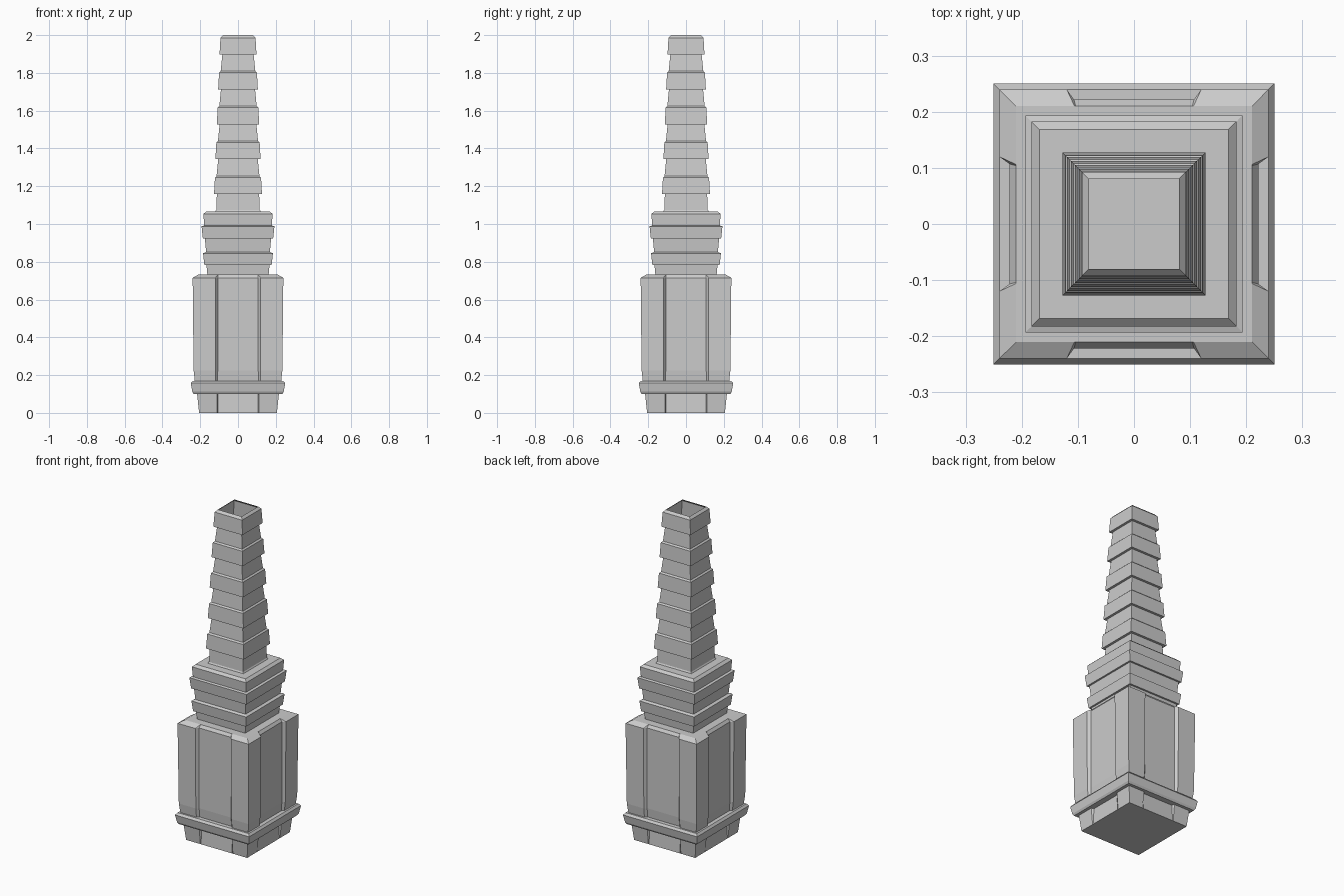
import bpy, bmesh

if "Cube" in bpy.data.objects:
    bpy.data.objects.remove(bpy.data.objects["Cube"])


def square(h):
    return [(-h, -h), (h, -h), (h, h), (-h, h)]


def grooved(h, w, floor_w, floor):
    # square section with a shallow channel in the middle of every side
    side = [(-h, -h), (-w, -h), (-floor_w, -floor), (floor_w, -floor), (w, -h)]
    ring = []
    for _ in range(4):
        ring += side
        side = [(-y, x) for x, y in side]
    return ring


def loft(name, sections, cap_bottom=False, cap_top=False):
    # sections: list of (z, outline points)
    bm = bmesh.new()
    rings = [[bm.verts.new((x, y, z)) for x, y in pts] for z, pts in sections]
    for a, b in zip(rings, rings[1:]):
        n = len(a)
        for i in range(n):
            j = (i + 1) % n
            bm.faces.new((a[i], a[j], b[j], b[i]))
    if cap_bottom:
        bm.faces.new(rings[0][::-1])
    if cap_top:
        bm.faces.new(rings[-1])
    mesh = bpy.data.meshes.new(name)
    bm.to_mesh(mesh)
    bm.free()
    obj = bpy.data.objects.new(name, mesh)
    bpy.context.collection.objects.link(obj)
    return obj


def square_loft(name, profile):
    return loft(name, [(z, square(h)) for h, z in profile])


# Foot, channels fade out at the ground
loft("foot", [
    (0.0, grooved(0.206, 0.11, 0.105, 0.206)),
    (0.105, grooved(0.217, 0.11, 0.105, 0.2)),
], cap_bottom=True)

# Projecting flange above the foot
square_loft("flange", [(0.19, 0.1), (0.235, 0.1), (0.242, 0.112),
                       (0.25, 0.157), (0.24, 0.17), (0.21, 0.17)])

# Main body with a recessed panel on each side
loft("body", [
    (0.17, grooved(0.229, 0.12, 0.109, 0.216)),
    (0.225, grooved(0.235, 0.12, 0.107, 0.221)),
    (0.715, grooved(0.24, 0.12, 0.107, 0.222)),
    (0.732, grooved(0.21, 0.106, 0.104, 0.21)),
], cap_top=True)

# Stepped collar, flaring upwards
square_loft("collar", [
    (0.162, 0.73), (0.167, 0.782), (0.178, 0.782), (0.185, 0.845), (0.169, 0.852),
    (0.175, 0.922), (0.186, 0.922), (0.193, 0.988), (0.179, 0.992),
    (0.183, 1.053), (0.168, 1.067), (0.11, 1.067)])

# Tapering spire with five bands, open at the top
spire = [(0.12, 1.067), (0.115, 1.075)]
for i in range(5):
    z = 1.158 + 0.185 * i
    h = 0.127 - 0.0073 * i
    spire += [(h - 0.015, z), (h, z), (h - 0.005, z + 0.088)]
    if i < 4:
        spire.append((h - 0.0135, z + 0.096))
spire.append((0.08, 2.0))
square_loft("spire", spire)
